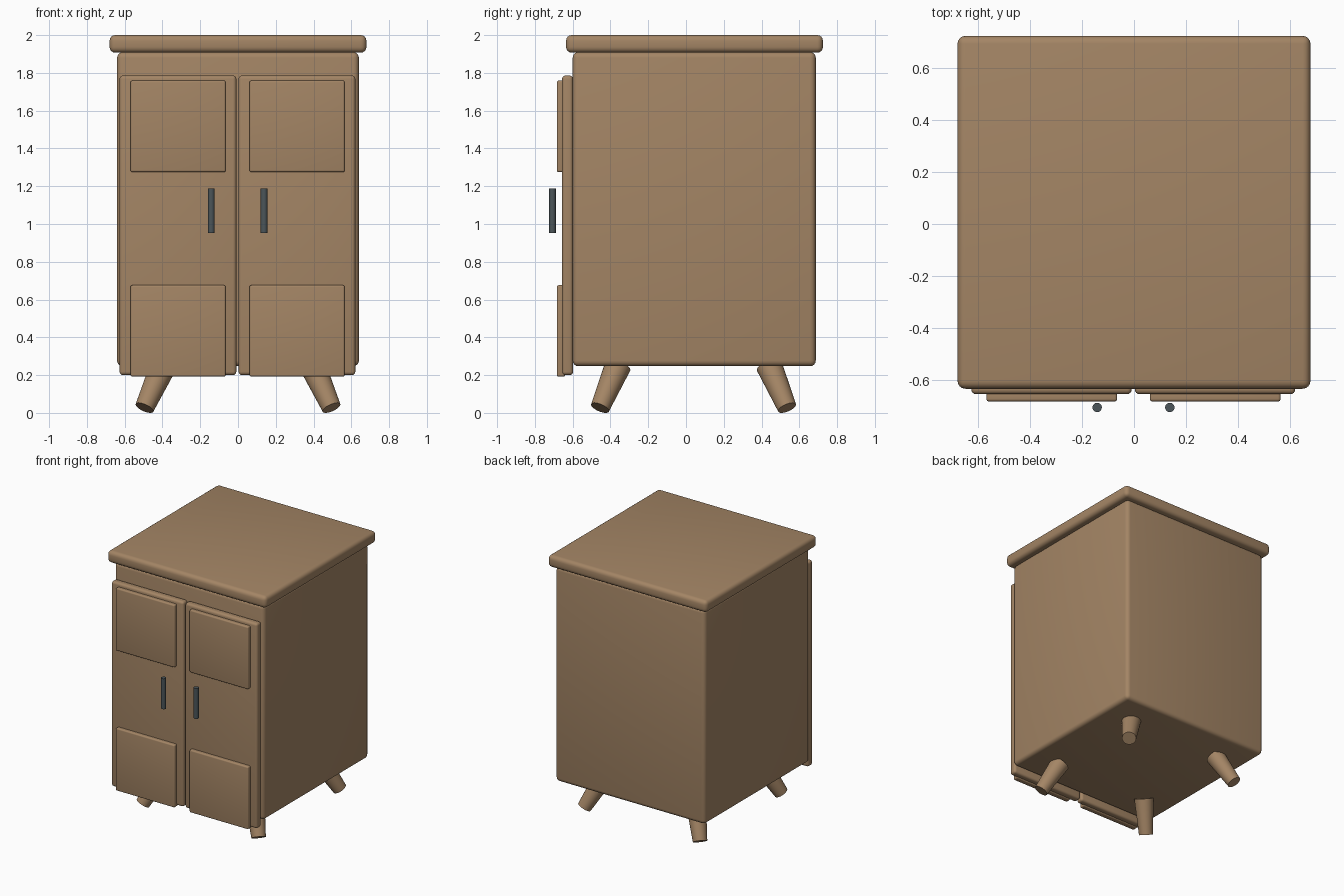
import bpy
import math
from mathutils import Vector

if "Cube" in bpy.data.objects:
    bpy.data.objects.remove(bpy.data.objects["Cube"])


def make_material(name, color, roughness):
    mat = bpy.data.materials.new(name)
    mat.use_nodes = True
    mat.diffuse_color = color
    shader = mat.node_tree.nodes["Principled BSDF"]
    shader.inputs["Base Color"].default_value = color
    shader.inputs["Roughness"].default_value = roughness
    return mat


wood = make_material("brown_wood", (0.37, 0.235, 0.13, 1), 0.6)
metal = make_material("dark_metal", (0.07, 0.09, 0.1, 1), 0.4)


def finish(obj, name, mat, angle):
    obj.name = name
    obj.data.materials.append(mat)
    bpy.ops.object.shade_smooth_by_angle(angle=math.radians(angle))
    return obj


def rounded_box(name, low, high, radius):
    """Box between two corners with rounded edges."""
    low, high = Vector(low), Vector(high)
    bpy.ops.mesh.primitive_cube_add(size=1, location=(low + high) / 2)
    obj = bpy.context.object
    obj.scale = high - low
    bpy.ops.object.transform_apply(location=False, rotation=False, scale=True)
    bevel = obj.modifiers.new("rounding", "BEVEL")
    bevel.width = radius
    bevel.segments = 4
    return finish(obj, name, wood, 100)


def tapered_rod(name, start, end, r_start, r_end, mat):
    """Round rod between two points."""
    start, end = Vector(start), Vector(end)
    axis = end - start
    bpy.ops.mesh.primitive_cone_add(
        vertices=32, radius1=r_start, radius2=r_end, depth=axis.length,
        location=(start + end) / 2,
        rotation=axis.to_track_quat("Z", "Y").to_euler())
    return finish(bpy.context.object, name, mat, 40)


# Cabinet body and overhanging top
rounded_box("cabinet_body", (-0.64, -0.6, 0.247), (0.64, 0.687, 1.91), 0.03)
rounded_box("table_top", (-0.68, -0.635, 1.907), (0.68, 0.725, 2.0), 0.03)

# Doors, each with two raised panels and a bar handle
for side, shift in (("right", -0.627), ("left", 0.003)):
    rounded_box(side + "_door", (shift, -0.656, 0.2),
                (shift + 0.618, -0.598, 1.786), 0.018)
    inset = shift + 0.058
    for level, bottom in (("lower", 0.192), ("upper", 1.275)):
        rounded_box(f"{side}_{level}_panel", (inset, -0.684, bottom),
                    (inset + 0.504, -0.64, bottom + 0.484), 0.01)
for side, x in (("right", -0.142), ("left", 0.138)):
    tapered_rod(side + "_handle", (x, -0.707, 0.952), (x, -0.707, 1.188),
                0.018, 0.018, metal)

# Splayed legs, wider at the top
for x_name, sx in (("right", -1), ("left", 1)):
    for y_name, sy in (("front", -1), ("back", 1)):
        tapered_rod(f"{y_name}_{x_name}_leg",
                    (0.495 * sx, 0.04 + 0.495 * sy, 0.027),
                    (0.395 * sx, 0.04 + 0.4 * sy, 0.25),
                    0.051, 0.07, wood)
